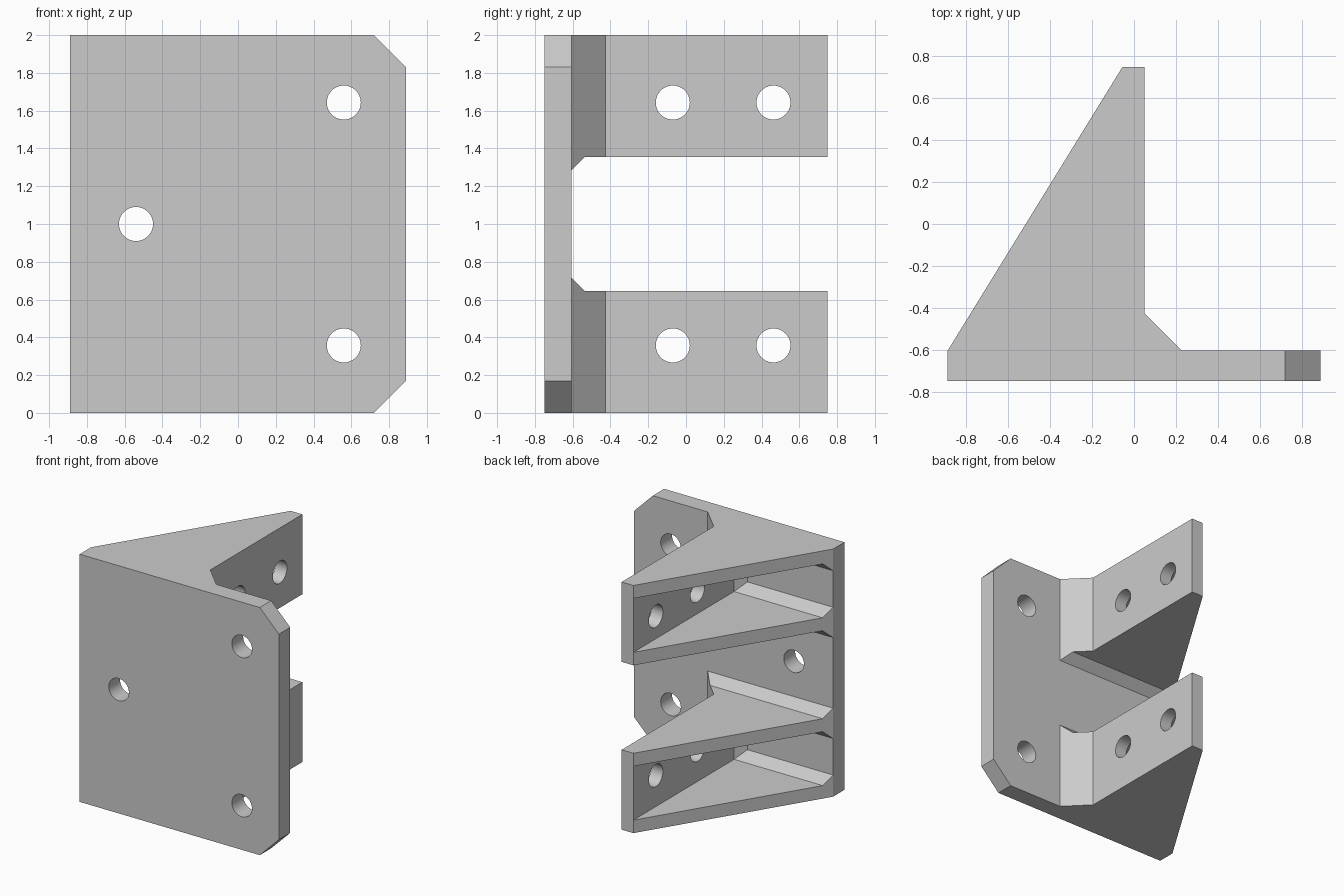
import bpy, bmesh, math
from mathutils import Matrix, Vector

cube = bpy.data.objects.get("Cube")
if cube:
    bpy.data.objects.remove(cube, do_unlink=True)

# Main dimensions
HEIGHT = 2.0
HALF_W = 0.89
FRONT, BACK = -0.75, 0.75
PLATE_Y = -0.605               # back surface of the plate
WEB_IN, WEB_OUT = -0.055, 0.05 # upright flange between these x values
ARM_H = 0.645                  # height of each arm
WALL = 0.105                   # rib thickness
C = 0.07                       # inner chamfer
HOLE_R = 0.09
HOLE_Z = 0.357

grey = bpy.data.materials.new("light_grey")
grey.use_nodes = True
grey.diffuse_color = (0.6, 0.6, 0.6, 1)
grey.node_tree.nodes["Principled BSDF"].inputs["Base Color"].default_value = (0.6, 0.6, 0.6, 1)


def to_object(name, bm):
    bmesh.ops.recalc_face_normals(bm, faces=bm.faces)
    mesh = bpy.data.meshes.new(name)
    bm.to_mesh(mesh)
    bm.free()
    ob = bpy.data.objects.new(name, mesh)
    bpy.context.collection.objects.link(ob)
    mesh.materials.append(grey)
    return ob


def hull(name, points):
    """Convex solid around the given points."""
    bm = bmesh.new()
    verts = [bm.verts.new(p) for p in points]
    bmesh.ops.convex_hull(bm, input=verts)
    bmesh.ops.dissolve_limit(bm, angle_limit=0.001, verts=bm.verts, edges=bm.edges)
    return to_object(name, bm)


def hole(name, centre, axis):
    """Long round cutter along an axis."""
    bm = bmesh.new()
    turn = Vector((0, 0, 1)).rotation_difference(Vector(axis)).to_matrix().to_4x4()
    bmesh.ops.create_cone(bm, cap_ends=True, segments=40, radius1=HOLE_R, radius2=HOLE_R,
                          depth=4, matrix=Matrix.Translation(centre) @ turn)
    return to_object(name, bm)


# Solid body: plate, triangular arm and gusset seen from above, extruded upward
outline = [(-HALF_W, FRONT), (HALF_W, FRONT), (HALF_W, PLATE_Y), (0.23, PLATE_Y),
           (WEB_OUT, PLATE_Y + 0.18), (WEB_OUT, BACK), (WEB_IN, BACK), (-HALF_W, PLATE_Y)]
bm = bmesh.new()
base = bm.faces.new([bm.verts.new((x, y, 0)) for x, y in outline])
top = bmesh.ops.extrude_face_region(bm, geom=[base])["geom"]
bmesh.ops.translate(bm, vec=(0, 0, HEIGHT),
                    verts=[v for v in top if isinstance(v, bmesh.types.BMVert)])
body = to_object("mounting_bracket", bm)

cutters = []

# Gap between the two arms, with chamfered inner corners
gap = [(y, z) for y, lift in ((PLATE_Y, C), (PLATE_Y + C, 0), (1, 0))
       for z in (ARM_H + lift, HEIGHT - ARM_H - lift)]
cutters.append(hull("gap_cutter", [(x, y, z) for x in (-1.2, 1.2) for y, z in gap]))

for upper in (False, True):
    flip = (lambda z: HEIGHT - z) if upper else (lambda z: z)
    # Pocket between the ribs, chamfered where it meets the plate
    pocket = []
    for y, inset in ((PLATE_Y, C), (PLATE_Y + C, 0), (1, 0)):
        for x in (-1.2, WEB_IN - inset):
            for z in (WALL + inset, ARM_H - WALL - inset):
                pocket.append((x, y, flip(z)))
    cutters.append(hull("pocket_cutter", pocket))
    # Clipped corner of the plate
    corner = [(0.62, -0.1), (0.99, 0.27), (1.1, -0.1)]
    cutters.append(hull("corner_cutter",
                        [(x, y, flip(z)) for y in (-1, -0.4) for x, z in corner]))
    # Flange holes and outer plate hole
    for y in (-0.07, 0.463):
        cutters.append(hole("flange_hole_cutter", (0, y, flip(HOLE_Z)), (1, 0, 0)))
    cutters.append(hole("plate_hole_cutter", (0.56, 0, flip(HOLE_Z)), (0, 1, 0)))

# Single plate hole between the arms
cutters.append(hole("plate_hole_cutter", (-0.54, 0, HEIGHT / 2), (0, 1, 0)))

# Cut everything out of the body
bpy.context.view_layer.objects.active = body
for cutter in cutters:
    cutter.hide_render = True
    mod = body.modifiers.new("cut", "BOOLEAN")
    mod.operation = "DIFFERENCE"
    mod.solver = "EXACT"
    mod.object = cutter
    bpy.ops.object.modifier_apply(modifier=mod.name)
    bpy.data.objects.remove(cutter, do_unlink=True)

# Smooth the hole walls, keep the flat faces crisp
bpy.ops.object.select_all(action="DESELECT")
body.select_set(True)
bpy.ops.object.shade_smooth_by_angle(angle=math.radians(25))
